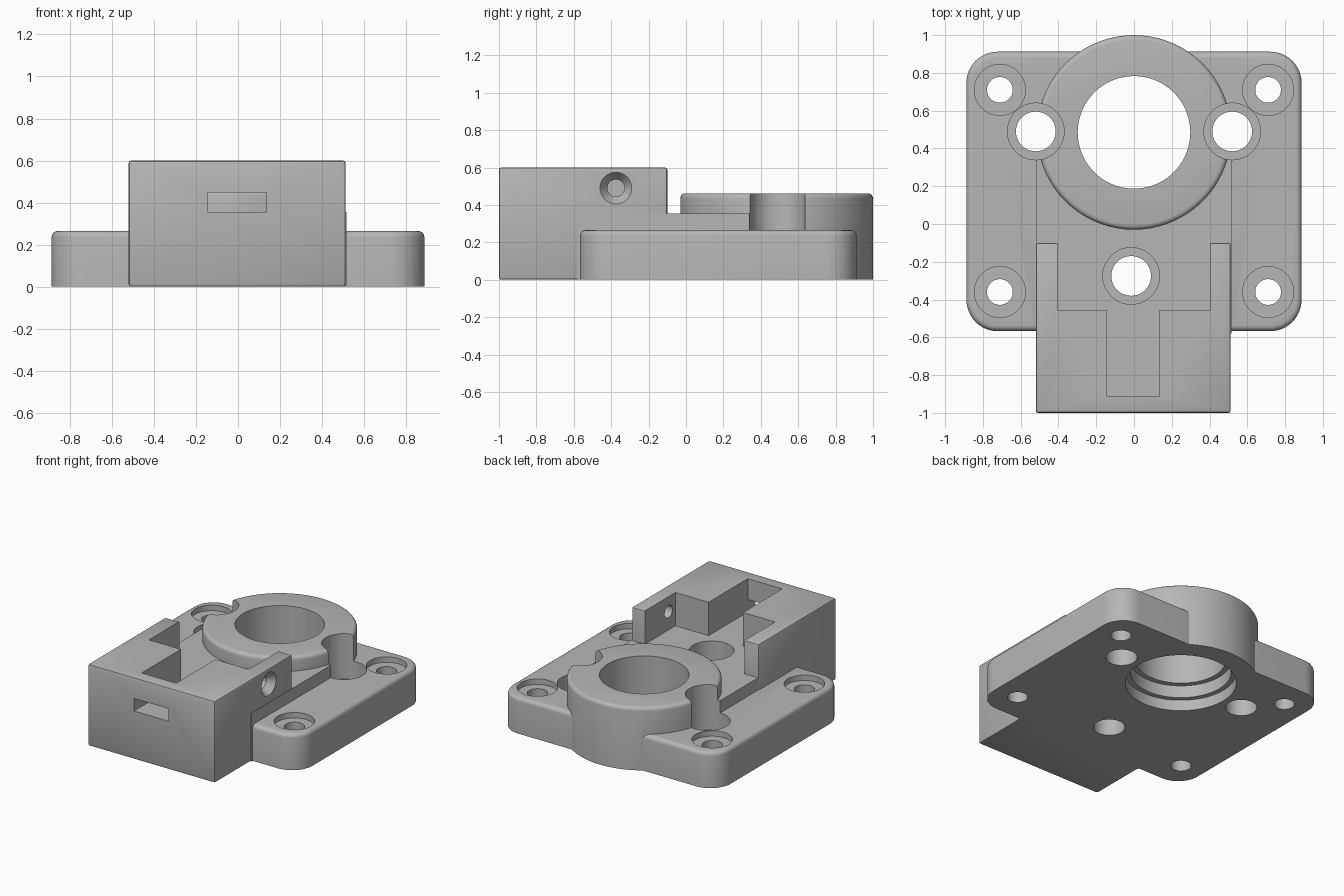
import bpy, bmesh, math
from mathutils import Matrix, Vector

cube = bpy.data.objects.get("Cube")
if cube:
    bpy.data.objects.remove(cube, do_unlink=True)

grey = bpy.data.materials.new("plain_grey")
grey.use_nodes = True
colour = (0.47, 0.47, 0.47, 1)
grey.diffuse_color = colour
grey.node_tree.nodes["Principled BSDF"].inputs["Base Color"].default_value = colour


def finish(name, bm):
    mesh = bpy.data.meshes.new(name)
    bmesh.ops.recalc_face_normals(bm, faces=bm.faces)
    bm.to_mesh(mesh)
    bm.free()
    mesh.materials.append(grey)
    obj = bpy.data.objects.new(name, mesh)
    bpy.context.collection.objects.link(obj)
    return obj


def bevel(bm, edges, size, segments):
    bmesh.ops.bevel(bm, geom=edges, offset=size, segments=segments,
                    profile=0.5, affect='EDGES', clamp_overlap=True)


def round_top(bm, top, size):
    edges = [e for e in bm.edges if all(abs(v.co.z - top) < 1e-4 for v in e.verts)]
    bevel(bm, edges, size, 4)


def box(name, low, high, edge=0, corner=0, top_edge=0):
    low, high = Vector(low), Vector(high)
    bm = bmesh.new()
    bmesh.ops.create_cube(bm, size=1)
    for v in bm.verts:
        v.co = (low + high) / 2 + v.co * (high - low)
    if edge:
        bevel(bm, bm.edges[:], edge, 2)
    if corner:
        upright = [e for e in bm.edges if abs(e.verts[0].co.z - e.verts[1].co.z) > 0.01]
        bevel(bm, upright, corner, 12)
    if top_edge:
        round_top(bm, high.z, top_edge)
    return finish(name, bm)


def cylinder(name, x, y, bottom, top, radius, top_edge=0):
    bm = bmesh.new()
    bmesh.ops.create_cone(bm, cap_ends=True, segments=72, radius1=radius,
                          radius2=radius, depth=top - bottom,
                          matrix=Matrix.Translation((x, y, (bottom + top) / 2)))
    if top_edge:
        round_top(bm, top, top_edge)
    return finish(name, bm)


def side_cone(name, x1, x2, y, z, r1, r2):
    bm = bmesh.new()
    place = Matrix.Translation(((x1 + x2) / 2, y, z)) @ Matrix.Rotation(math.pi / 2, 4, 'Y')
    bmesh.ops.create_cone(bm, cap_ends=True, segments=48, radius1=r1,
                          radius2=r2, depth=x2 - x1, matrix=place)
    return finish(name, bm)


def combine(target, tool, operation):
    mod = target.modifiers.new(operation, 'BOOLEAN')
    mod.operation = operation
    mod.solver = 'EXACT'
    mod.object = tool
    bpy.context.view_layer.objects.active = target
    bpy.ops.object.modifier_apply(modifier=mod.name)
    bpy.data.objects.remove(tool, do_unlink=True)


# Front block with its rear pocket, cable slot and front window
block = box("front_block", (-0.52, -1, 0), (0.512, -0.1, 0.6), edge=0.012)
for tool in (
    box("pocket", (-0.405, -0.455, 0.355), (0.405, 0.1, 0.8)),
    box("slot", (-0.145, -0.91, 0.355), (0.135, -0.4, 0.8)),
    box("window", (-0.145, -1.1, 0.355), (0.135, -0.85, 0.447)),
    side_cone("side_hole", 0.3, 0.6, -0.375, 0.49, 0.046, 0.046),
    side_cone("countersink", 0.46, 0.514, -0.375, 0.49, 0.046, 0.086),
):
    combine(block, tool, 'DIFFERENCE')

# Base plate, raised deck and bearing ring merged into one body
body = box("mount_body", (-0.887, -0.567, 0), (0.887, 0.912, 0.265),
           corner=0.165, top_edge=0.03)
combine(body, box("deck", (-0.516, -0.58, 0), (0.516, 0.485, 0.355)), 'UNION')
combine(body, cylinder("ring", 0, 0.485, 0, 0.462, 0.515, top_edge=0.027), 'UNION')
combine(body, block, 'UNION')

# Stepped bore through the ring
for radius, top in ((0.298, 1), (0.335, 0.17), (0.37, 0.08)):
    combine(body, cylinder("bore", 0, 0.485, -0.5, top, radius), 'DIFFERENCE')

# Counterbored screw holes: x, y, hole radius, counterbore radius, seat height
holes = [(side * 0.71, y, 0.068, 0.135, 0.225) for side in (-1, 1) for y in (0.71, -0.36)]
holes += [(x, y, 0.105, 0.15, 0.13) for x, y in ((-0.52, 0.49), (0.52, 0.49), (-0.015, -0.275))]
for x, y, small, large, seat in holes:
    combine(body, cylinder("counterbore", x, y, seat, 1, large), 'DIFFERENCE')
    combine(body, cylinder("hole", x, y, -0.5, 1, small), 'DIFFERENCE')

# Smooth curved walls, keep sharp edges
bpy.ops.object.select_all(action='DESELECT')
body.select_set(True)
bpy.context.view_layer.objects.active = body
bpy.ops.object.shade_smooth_by_angle(angle=math.radians(30))
